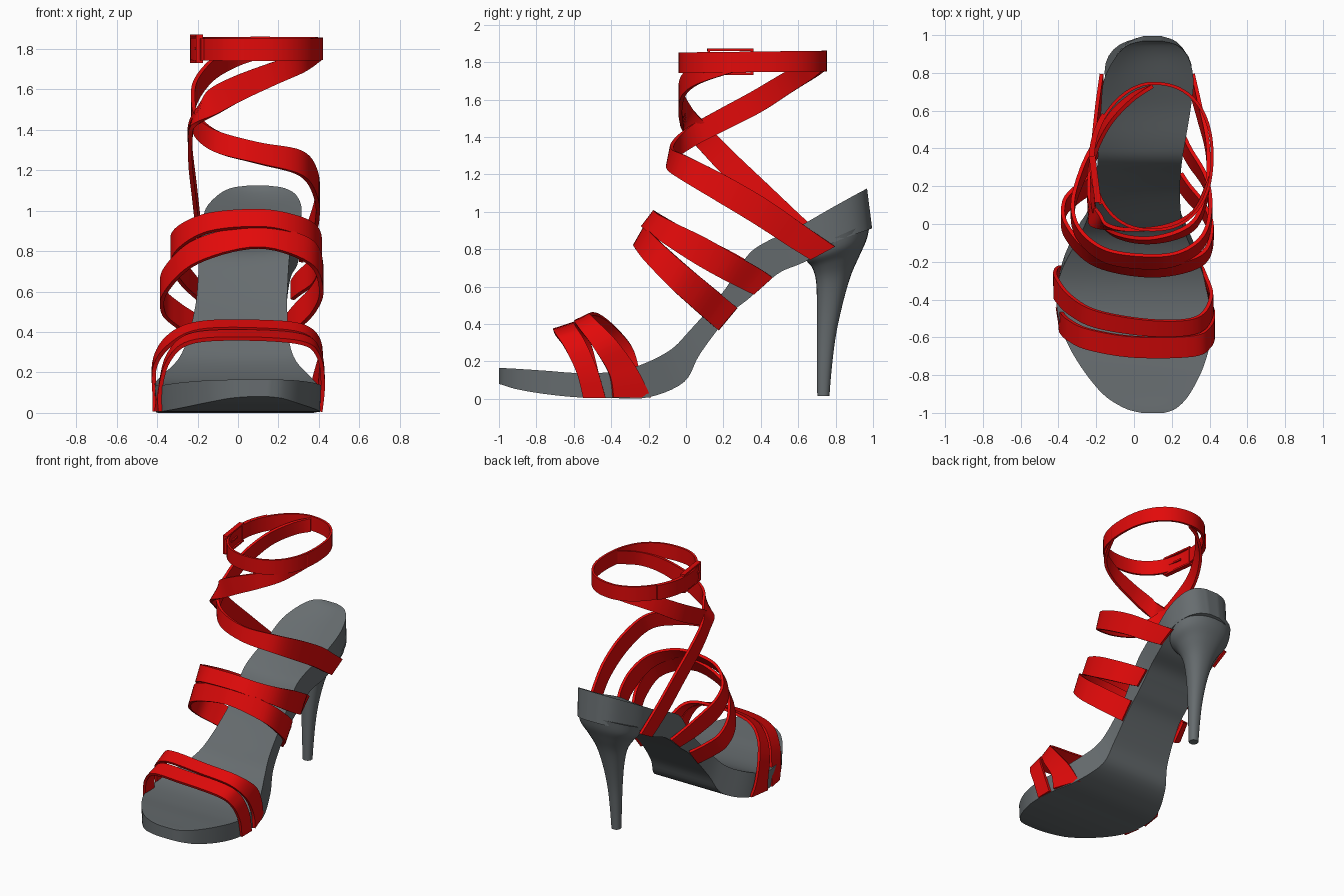
import bpy, bmesh, math
from mathutils import Vector


def material(name, rgb):
    m = bpy.data.materials.new(name)
    m.diffuse_color = (*rgb, 1)
    return m


GREY = material("slate grey", (0.135, 0.152, 0.16))
RED = material("bright red", (0.76, 0.003, 0.003))


def spline(pts, n):
    """Catmull-Rom curve through tuples of any length."""
    out = []
    for i in range(len(pts) - 1):
        p0, p1, p2, p3 = pts[max(i - 1, 0)], pts[i], pts[i + 1], pts[min(i + 2, len(pts) - 1)]
        for k in range(n):
            t = k / n
            out.append([0.5 * (2 * b + (c - a) * t + (2 * a - 5 * b + 4 * c - d) * t * t
                               + (3 * b - a - 3 * c + d) * t ** 3)
                        for a, b, c, d in zip(p0, p1, p2, p3)])
    out.append(list(pts[-1]))
    return out


def loft(name, rings, mat, closed=False, angle=40):
    """Skin a list of equal rings into one object."""
    bm = bmesh.new()
    vs = [[bm.verts.new(p) for p in r] for r in rings]
    m = len(vs[0])
    for i in range(len(vs) if closed else len(vs) - 1):
        a, b = vs[i], vs[(i + 1) % len(vs)]
        for j in range(m):
            k = (j + 1) % m
            bm.faces.new((a[j], a[k], b[k], b[j]))
    if not closed:
        bm.faces.new(vs[0])
        bm.faces.new(vs[-1])
    bmesh.ops.recalc_face_normals(bm, faces=bm.faces)
    me = bpy.data.meshes.new(name)
    bm.to_mesh(me)
    bm.free()
    me.materials.append(mat)
    ob = bpy.data.objects.new(name, me)
    bpy.context.collection.objects.link(ob)
    bpy.ops.object.select_all(action='DESELECT')
    ob.select_set(True)
    bpy.context.view_layer.objects.active = ob
    bpy.ops.object.shade_smooth_by_angle(angle=math.radians(angle))
    return ob


def ribbon(name, pts, n=7, thick=0.02, closed=False):
    """Flat strap; points are centre x, y, z, half width y, z and optionally x."""
    pts = [tuple(p) + (0,) * (6 - len(p)) for p in pts]
    path = pts if closed else spline(pts, n)
    c = [Vector(p[:3]) for p in path]
    rings = []
    for i, p in enumerate(path):
        if closed:
            t = c[(i + 1) % len(c)] - c[i - 1]
        else:
            t = c[min(i + 1, len(c) - 1)] - c[max(i - 1, 0)]
        w = Vector((p[5], p[3], p[4]))
        nrm = t.cross(w).normalized() * thick / 2
        rings.append([c[i] + w + nrm, c[i] - w + nrm, c[i] - w - nrm, c[i] + w - nrm])
    return loft(name, rings, RED, closed)


# Sole: top y,z / bottom y,z / left x, right x / hollow of the footbed
stations = [
    (-1.0, .165, -1.0, .08, .04, .16, 0),
    (-.975, .164, -.975, .072, -.05, .225, 0),
    (-.9, .16, -.9, .05, -.165, .295, .003),
    (-.75, .15, -.75, .025, -.285, .37, .005),
    (-.58, .138, -.58, .008, -.375, .41, .008),
    (-.4, .143, -.4, .004, -.412, .40, .01),
    (-.25, .178, -.2, .008, -.385, .36, .01),
    (-.085, .26, -.01, .09, -.30, .285, .01),
    (.02, .365, .075, .24, -.25, .252, .01),
    (.17, .535, .23, .445, -.21, .243, .01),
    (.26, .66, .335, .535, -.198, .247, .012),
    (.337, .775, .42, .61, -.193, .255, .015),
    (.43, .84, .51, .68, -.187, .27, .02),
    (.61, .925, .64, .735, -.175, .30, .025),
    (.76, 1.01, .77, .825, -.16, .315, .03),
    (.88, 1.077, .89, .875, -.1, .288, .032),
    (.945, 1.112, .965, .90, -.035, .23, .02),
    (.968, 1.124, .995, .912, .045, .15, 0),
]
rings = []
for yt, zt, yb, zb, xl, xr, dip in spline(stations, 5):
    K = 10
    top = [(xl + (xr - xl) * k / K, yt, zt - dip * (1 - (2 * k / K - 1) ** 2)) for k in range(K + 1)]
    bot = [(xr - .006 - (xr - xl - .012) * k / K, yb, zb) for k in range(K + 1)]
    rings.append(top + bot)
loft("sole", rings, GREY, angle=35)

# Heel: tilted rounded rings, front y,z / back y,z / half width / centre x
heel = [
    (.702, .015, .767, .015, .033, .07),
    (.70, .15, .778, .15, .039, .07),
    (.70, .33, .80, .33, .05, .07),
    (.70, .5, .836, .5, .072, .07),
    (.695, .63, .88, .655, .108, .07),
    (.675, .70, .93, .77, .162, .07),
    (.645, .737, .967, .855, .212, .073),
    (.62, .785, .985, .945, .232, .076),
]
rings = []
for yf, zf, yb, zb, hw, cx in spline(heel, 5):
    ring = []
    for k in range(28):
        a = 2 * math.pi * k / 28
        s, co = math.sin(a), math.cos(a)
        u = 0.5 + 0.5 * math.copysign(abs(s) ** 0.9, s)
        ring.append((cx + hw * math.copysign(abs(co) ** 0.88, co), yf + (yb - yf) * u, zf + (zb - zf) * u))
    rings.append(ring)
loft("heel", rings, GREY, angle=50)

# Toe straps
ribbon("toe_strap_front", [
    (.408, -.49, .006, .06, 0), (.42, -.53, .15, .055, .01), (.40, -.595, .29, .055, .015),
    (.31, -.645, .365, .055, .018), (0, -.65, .385, .055, .018), (-.24, -.61, .365, .055, .018),
    (-.345, -.56, .27, .055, .015), (-.385, -.52, .12, .055, .01), (-.395, -.5, .006, .06, 0, -.01)])
ribbon("toe_strap_rear", [
    (.372, -.29, .008, .1, 0, -.035), (.392, -.34, .15, .07, .02, -.015), (.408, -.44, .3, .055, .025),
    (.33, -.535, .405, .042, .022), (.1, -.55, .432, .042, .02), (-.19, -.505, .425, .045, .02),
    (-.335, -.43, .36, .05, .025), (-.41, -.345, .25, .06, .02), (-.414, -.31, .1, .07, .01),
    (-.402, -.3, .008, .08, 0, .012)])

# Instep straps
ribbon("instep_strap_lower", [
    (.25, .22, .43, .05, .06), (.29, .165, .475, .045, .063), (.375, .06, .565, .04, .065),
    (.412, -.06, .67, .035, .065), (.35, -.19, .80, .03, .06), (.1, -.245, .87, .03, .053),
    (-.2, -.19, .80, .03, .058), (-.355, -.04, .66, .035, .06), (-.37, .08, .555, .04, .06),
    (-.3, .16, .485, .045, .06), (-.217, .22, .43, .05, .06)])
ribbon("instep_strap_upper", [
    (.268, .41, .605, .05, .045), (.30, .35, .64, .045, .055), (.38, .22, .71, .035, .065),
    (.405, .07, .795, .03, .068), (.37, -.08, .88, .03, .055), (.26, -.17, .935, .03, .045),
    (.1, -.2, .96, .033, .043), (-.14, -.17, .94, .033, .045), (-.285, -.06, .87, .03, .055),
    (-.325, .08, .79, .03, .065), (-.275, .26, .695, .04, .06), (-.195, .41, .605, .05, .045)])

# Straps that wind up around the ankle, crossing at the left
ribbon("ankle_wrap_right", [
    (.312, .73, .78, .065, .035), (.345, .6, .865, .05, .05), (.39, .4, 1.0, .035, .065),
    (.385, .18, 1.13, .03, .065), (.31, -.01, 1.235, .02, .06), (.1, -.085, 1.285, .012, .052),
    (-.1, -.055, 1.34, .006, .055), (-.2, .05, 1.415, -.01, .055), (-.222, .2, 1.495, -.02, .055),
    (-.21, .38, 1.59, -.025, .055), (-.13, .55, 1.695, -.025, .05), (-.01, .67, 1.765, -.015, .05),
    (.1, .73, 1.80, 0, .05)])
ribbon("ankle_wrap_left", [
    (-.172, .73, .78, .065, .035), (-.195, .58, .915, .05, .05), (-.215, .4, 1.09, .045, .05),
    (-.235, .22, 1.265, .045, .045), (-.235, .1, 1.39, .04, .045), (-.2, .02, 1.475, .03, .055, .02),
    (-.12, -.015, 1.54, .01, .06, -.02), (.0, -.03, 1.605, 0, .06, -.02), (.18, -.01, 1.68, 0, .055, -.01),
    (.32, .07, 1.735, 0, .05), (.405, .25, 1.795, 0, .05)])


# Ankle ring with its overlapping end and buckle
def ring_point(a, grow=0.0):
    c, s = math.cos(a), math.sin(a)
    e = 1.08 if c < 0 < s else 0.87
    f = lambda v: math.copysign(abs(v) ** e, v)
    y = .357 + (.388 + grow) * f(s)
    return (.098 + (.315 + grow) * f(c), y, 1.797 + .012 * y, 0, .055)


ribbon("ankle_ring", [ring_point(2 * math.pi * k / 64) for k in range(64)], thick=0.016, closed=True)
ribbon("ankle_ring_overlap", [ring_point(math.pi * (0.8 + k * 0.05), .014) for k in range(9)], n=2, thick=0.014)

bx = lambda y: -.19 - (y - .115) * 0.13


def bar(name, y0, z0, y1, z1, wy, wz):
    ribbon(name, [(bx(y0), y0, z0, wy, wz), (bx(y1), y1, z1, wy, wz)], n=2, thick=0.034)


bar("buckle_top_bar", .115, 1.866, .36, 1.866, 0, .006)
bar("buckle_bottom_bar", .115, 1.738, .36, 1.738, 0, .006)
bar("buckle_front_bar", .122, 1.735, .122, 1.87, .007, 0)
bar("buckle_back_bar", .353, 1.735, .353, 1.87, .007, 0)
bar("buckle_prong", .122, 1.802, .27, 1.802, 0, .006)
